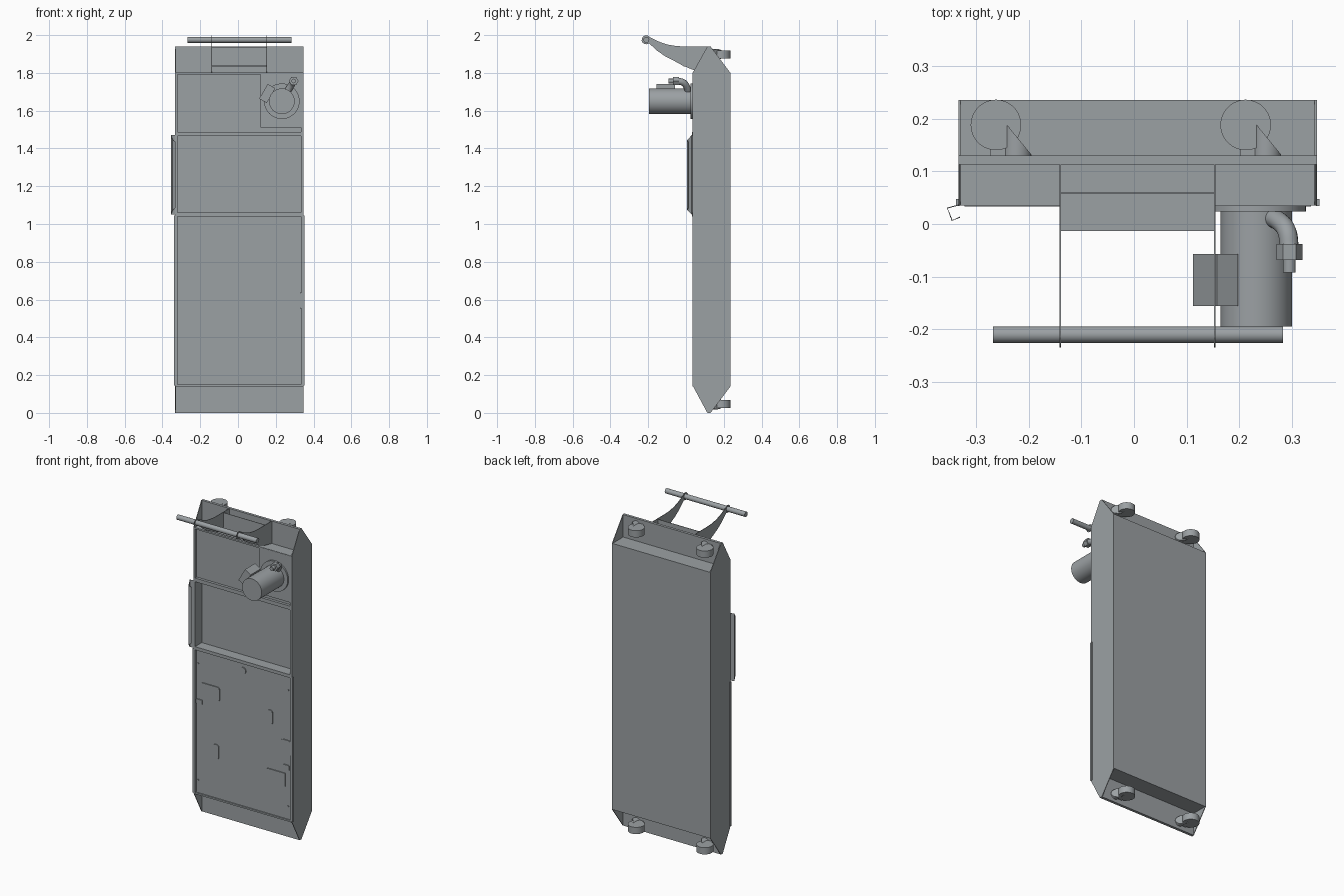
import bpy, bmesh, math
from mathutils import Vector, Matrix

if "Cube" in bpy.data.objects:
    bpy.data.objects.remove(bpy.data.objects["Cube"])

XL, XR, XC = -0.333, 0.347, 0.007
grey = bpy.data.materials.new("dark_grey_paint")
grey.diffuse_color = (0.33, 0.355, 0.37, 1)
grey.use_nodes = True
grey.node_tree.nodes["Principled BSDF"].inputs["Base Color"].default_value = grey.diffuse_color


def finish(name, bm, smooth=False):
    bmesh.ops.recalc_face_normals(bm, faces=bm.faces)
    me = bpy.data.meshes.new(name)
    bm.to_mesh(me)
    bm.free()
    me.materials.append(grey)
    ob = bpy.data.objects.new(name, me)
    bpy.context.collection.objects.link(ob)
    if smooth:
        bpy.ops.object.select_all(action='DESELECT')
        ob.select_set(True)
        bpy.context.view_layer.objects.active = ob
        bpy.ops.object.shade_smooth_by_angle(angle=math.radians(35))
    return ob


def prism(name, pts, a, b, axis, smooth=False):
    """Extrude a 2D outline from a to b along an axis."""
    place = {'x': lambda p, t: (t, p[0], p[1]),
             'y': lambda p, t: (p[0], t, p[1]),
             'z': lambda p, t: (p[0], p[1], t)}[axis]
    bm = bmesh.new()
    f = bm.faces.new([bm.verts.new(place(p, a)) for p in pts])
    r = bmesh.ops.extrude_face_region(bm, geom=[f])
    d = Vector(place((0, 0), b - a))
    bmesh.ops.translate(bm, vec=d, verts=[v for v in r['geom'] if isinstance(v, bmesh.types.BMVert)])
    if not any(len(g.verts) == len(pts) and g.calc_center_median().dot(d) < f.calc_center_median().dot(d) + 1
               for g in bm.faces if len(g.verts) == len(pts)):
        bm.faces.new([v for v in bm.verts][:len(pts)])
    return finish(name, bm, smooth)


def box(name, x0, x1, y0, y1, z0, z1):
    return prism(name, [(x0, y0), (x1, y0), (x1, y1), (x0, y1)], z0, z1, 'z')


def disc(name, u, v, r, a, b, axis, n=40):
    pts = [(u + r * math.cos(2 * math.pi * i / n), v + r * math.sin(2 * math.pi * i / n)) for i in range(n)]
    return prism(name, pts, a, b, axis, True)


def rounded(w, h, r, cx, cz, n=5):
    pts = []
    for q, (sx, sz) in enumerate([(1, 1), (-1, 1), (-1, -1), (1, -1)]):
        for i in range(n):
            t = math.pi / 2 * (q + i / (n - 1))
            pts.append((cx + sx * (w / 2 - r) + r * math.cos(t), cz + sz * (h / 2 - r) + r * math.sin(t)))
    return pts


def tube(name, pts, r):
    cu = bpy.data.curves.new(name, 'CURVE')
    cu.dimensions = '3D'
    cu.bevel_depth, cu.bevel_resolution, cu.use_fill_caps = r, 6, True
    cu.materials.append(grey)
    s = cu.splines.new('BEZIER')
    s.bezier_points.add(len(pts) - 1)
    for p, co in zip(s.bezier_points, pts):
        p.co = co
        p.handle_left_type = p.handle_right_type = 'AUTO'
    ob = bpy.data.objects.new(name, cu)
    bpy.context.collection.objects.link(ob)


def cut(target, *args):
    c = box(target.name + "_cutter", *args)
    c.hide_render = True
    m = target.modifiers.new("cut", 'BOOLEAN')
    m.object, m.operation, m.solver = c, 'DIFFERENCE', 'EXACT'
    bpy.context.view_layer.objects.active = target
    bpy.ops.object.modifier_apply(modifier="cut")
    bpy.data.objects.remove(c)


# Cabinet body, stepped at both ends down to a thin upright end plate
body = prism("cabinet_body", [
    (0.05, 0.145), (0.113, 0.145), (0.113, 0), (0.13, 0), (0.13, 0.14), (0.235, 0.14), (0.235, 1.80),
    (0.13, 1.80), (0.13, 1.94), (0.113, 1.94), (0.113, 1.80), (0.05, 1.80)],
    XL + 0.004, XR - 0.004, 'x')
cut(body, -0.32, 0.335, -0.1, 0.10, 1.06, 1.465)      # middle recess

# Side panels with pointed ends, and their front flanges
side = [(0.035, 0.145), (0.113, 0), (0.13, 0), (0.235, 0.14), (0.235, 1.80),
        (0.13, 1.94), (0.113, 1.94), (0.035, 1.80)]
for label, x, s in (("left", XL, 1), ("right", XR, -1)):
    lo, hi = sorted((x, x + s * 0.004))
    prism(label + "_side_panel", side, lo, hi, 'x')
    lo, hi = sorted((x + s * 0.004, x + s * 0.013))
    box(label + "_front_flange", lo, hi, 0.035, 0.0505, 0.145, 1.80)
    lo, hi = sorted((x - s * 0.005, x + s * 0.002))
    box(label + "_door_edge", lo, hi, 0.034, 0.047, 0.145, 1.045)

# Front door, cross rails and the covers on the door
box("front_door", -0.318, 0.332, 0.043, 0.052, 0.15, 1.035)
box("bottom_rail", -0.329, 0.343, 0.035, 0.06, 0.14, 0.15)
box("top_rail", -0.329, 0.343, 0.035, 0.06, 1.792, 1.802)
box("lower_cross_rail", -0.322, 0.336, 0.033, 0.06, 1.04, 1.06)
box("upper_cross_rail", -0.322, 0.336, 0.033, 0.06, 1.465, 1.488)
covers = [(-0.22, 0.80, 0.13, 0.09, 0.015), (-0.295, 0.72, 0.04, 0.03, 0.005),
          (0.193, 0.755, 0.036, 0.09, 0.015), (0.302, 0.595, 0.062, 0.095, 0.012),
          (0.305, 0.47, 0.04, 0.035, 0.006), (-0.18, 0.44, 0.04, 0.09, 0.015),
          (0.235, 0.39, 0.125, 0.085, 0.004)]
for x, z, w, h, r in covers:
    prism("door_cover", rounded(w, h, r, x, z), 0.037, 0.044, 'y')
disc("door_lock", XC, 0.995, 0.02, 0.037, 0.044, 'y', 24)
for x in (-0.305, 0.317):
    for z in (0.23, 0.955):
        disc("door_screw", x, z, 0.005, 0.038, 0.044, 'y', 12)

# Thin folded channel at the left of the recess, with chamfered ends
chan = [(-0.333, 0.037), (-0.355, 0.031), (-0.346, 0.006), (-0.330, 0.012)]
bm = bmesh.new()
ends = [(1.05, 1.47), (1.05, 1.47), (1.075, 1.445), (1.085, 1.435)]
cols = [[bm.verts.new((x, y, z)) for z in e] for (x, y), e in zip(chan, ends)]
for a, b in zip(cols, cols[1:]):
    bm.faces.new((a[0], b[0], b[1], a[1]))
m = finish("recess_side_channel", bm).modifiers.new("sheet", 'SOLIDIFY')
m.thickness = 0.002

# Push handle: two curved brackets, a bar and a folded tray
arc = [(-0.211 + 0.024 * math.cos(math.radians(t)), 1.975 + 0.024 * math.sin(math.radians(t)))
       for t in range(40, 311, 30)]
bracket = arc + [(-0.15, 1.915), (-0.11, 1.888), (-0.06, 1.862), (-0.02, 1.84), (0.04, 1.815),
                 (0.113, 1.80), (0.113, 1.94), (-0.01, 1.94), (-0.05, 1.942), (-0.1, 1.95), (-0.15, 1.968)]
for label, x in (("left", -0.14), ("right", 0.153)):
    prism(label + "_handle_bracket", bracket, x - 0.0015, x + 0.0015, 'x')
disc("handle_bar", -0.21, 1.975, 0.0155, -0.268, 0.283, 'x', 32)
prism("handle_tray", [(-0.013, 1.835), (0.06, 1.835), (0.06, 1.935), (0.057, 1.935), (0.057, 1.838),
                      (-0.013, 1.838)], -0.139, 0.152, 'x')

# Motor on its mounting plate
mx, mz = 0.232, 1.65
box("motor_mount_plate", 0.12, 0.335, 0.034, 0.052, 1.51, 1.80)
disc("motor_flange", mx, mz, 0.094, 0.024, 0.036, 'y', 48)
disc("motor_housing", mx, mz, 0.068, -0.195, 0.026, 'y', 48)
bx = box("motor_terminal_box", -0.021, 0.025, -0.156, -0.057, -0.045, 0.045)
bx.matrix_world = Matrix.Translation((0.153, 0, 1.692)) @ Matrix.Rotation(math.radians(30), 4, 'Y')

# Bent outlet pipe with clamp collar
tube("outlet_pipe", [(0.258, 0.012, 1.695), (0.274, 0.006, 1.722), (0.29, -0.014, 1.748),
                     (0.295, -0.045, 1.757)], 0.018)
disc("outlet_collar", 0.295, 1.757, 0.025, -0.068, -0.038, 'y', 6)
disc("outlet_end", 0.295, 1.757, 0.012, -0.092, -0.04, 'y', 24)

# Casters at both ends of the back: wheel, foot and slant-cut stem
for z in (0.047, 1.898):
    for x in (-0.262, 0.212):
        disc("caster_wheel", x, 0.188, 0.048, z - 0.021, z + 0.021, 'z', 36)
        box("caster_foot", x - 0.011, x + 0.03, 0.129, 0.145, z - 0.018, z + 0.018)
        stem = disc("caster_stem", x + 0.039, z, 0.028, 0.129, 0.2, 'y', 28)
        for v in stem.data.vertices:
            if v.co.y > 0.19:
                v.co.y = 0.2 - 0.068 * (v.co.x - x - 0.011) / 0.056
